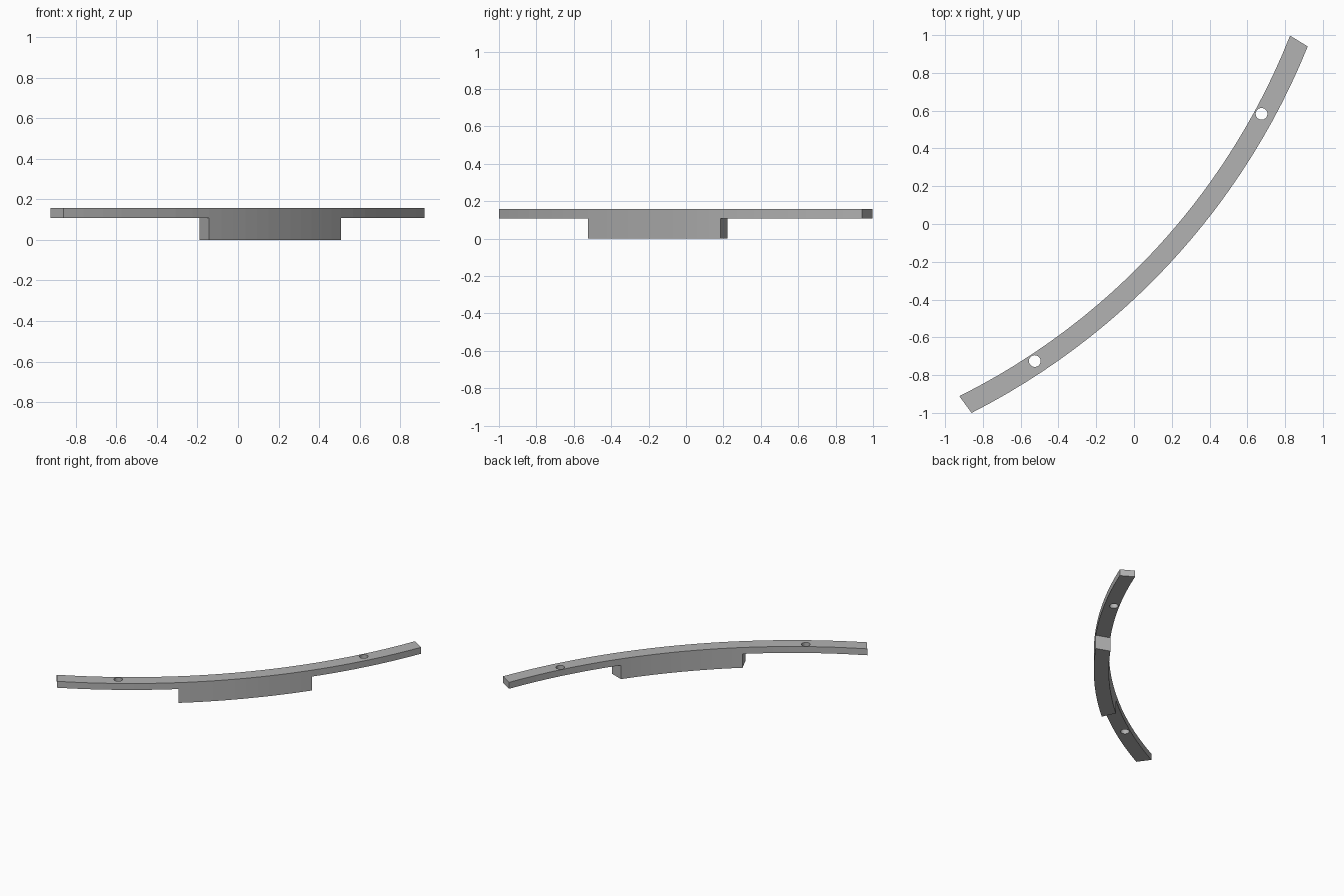
import bpy, bmesh, math
from mathutils import Vector

cube = bpy.data.objects.get("Cube")
if cube:
    bpy.data.objects.remove(cube, do_unlink=True)

TOP, LEDGE = 0.158, 0.108
MID = Vector((0.03, -0.03, 0))
ALONG = Vector((0.676, 0.737, 0)).normalized()   # chord direction
OUT = Vector((ALONG.y, -ALONG.x, 0))             # toward the convex side


def place(t, n, z):
    return MID + ALONG * t + OUT * n + Vector((0, 0, z))


def arc(t, radius, crown):
    return crown - radius + math.sqrt(radius * radius - t * t)


# Stations along the rail: (outer, inner) distances from the middle
rail_end, block_end = (1.3165, 1.295), (0.482, 0.44)
STEPS, HALF = 8, 6
half = [(block_end[0] * i / HALF, block_end[1] * i / HALF) for i in range(HALF)]
half += [tuple(b + (r - b) * i / STEPS for b, r in zip(block_end, rail_end))
         for i in range(STEPS + 1)]
stations = [(-a, -b) for a, b in reversed(half[1:])] + half

# Plan of the curved rail
bm = bmesh.new()
rows = [(bm.verts.new(place(a, arc(a, 3.76, 0.238), TOP)),
         bm.verts.new(place(b, arc(b, 3.62, 0.132), TOP))) for a, b in stations]
plan = [bm.faces.new((p[0], q[0], q[1], p[1])) for p, q in zip(rows, rows[1:])]


def extrude_down(faces, depth):
    geom = bmesh.ops.extrude_face_region(bm, geom=faces)["geom"]
    verts = [g for g in geom if isinstance(g, bmesh.types.BMVert)]
    bmesh.ops.translate(bm, verts=verts, vec=(0, 0, -depth))
    return [g for g in geom if isinstance(g, bmesh.types.BMFace)]


# Rail thickness, then the deeper block under its middle
under = extrude_down(plan, TOP - LEDGE)
middle = [f for f in under
          if abs((f.calc_center_median() - MID).dot(ALONG)) < block_end[1]]
extrude_down(middle, LEDGE)
bmesh.ops.recalc_face_normals(bm, faces=bm.faces)
mesh = bpy.data.meshes.new("curved_rail")
bm.to_mesh(mesh)
bm.free()
rail = bpy.data.objects.new("curved_rail", mesh)
bpy.context.collection.objects.link(rail)

# Plain grey material
grey = bpy.data.materials.new("grey")
grey.use_nodes = True
colour = (0.45, 0.45, 0.45, 1)
grey.diffuse_color = colour
grey.node_tree.nodes["Principled BSDF"].inputs["Base Color"].default_value = colour
mesh.materials.append(grey)

# Screw holes near both ends
cutters = []
for side in (-1, 1):
    bpy.ops.mesh.primitive_cylinder_add(vertices=32, radius=0.031, depth=0.3,
                                        location=place(side * 0.888, 0.061, LEDGE))
    cutter = bpy.context.object
    cutter.name = "hole_cutter"
    cutter.hide_render = True
    cutter.data.materials.append(grey)
    cut = rail.modifiers.new("hole", "BOOLEAN")
    cut.operation, cut.solver, cut.object = "DIFFERENCE", "EXACT", cutter
    cutters.append(cutter)

# Bake the holes and drop the cutters
graph = bpy.context.evaluated_depsgraph_get()
baked = bpy.data.meshes.new_from_object(rail.evaluated_get(graph))
rail.modifiers.clear()
rail.data = baked
for cutter in cutters:
    bpy.data.objects.remove(cutter, do_unlink=True)
